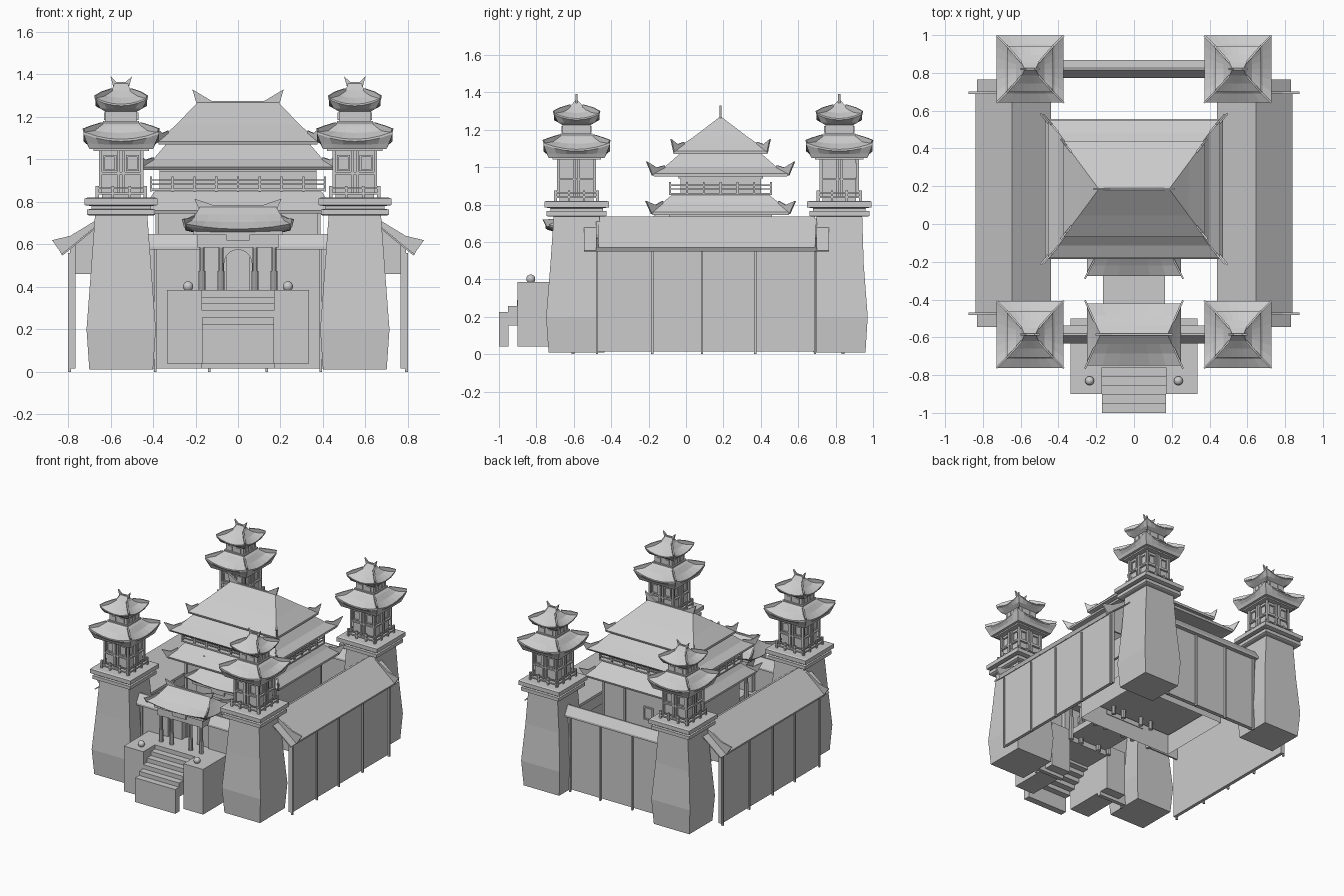
import bpy, math
from mathutils import Vector


def mesh(name, verts, faces):
    me = bpy.data.meshes.new(name)
    me.from_pydata([tuple(v) for v in verts], [], faces)
    ob = bpy.data.objects.new(name, me)
    bpy.context.collection.objects.link(ob)
    return ob


def boxes(name, items):
    # each item: x0, x1, y0, y1, z0, z1
    V, F = [], []
    for x0, x1, y0, y1, z0, z1 in items:
        b = len(V)
        V += [(x, y, z) for z in (z0, z1) for x, y in ((x0, y0), (x1, y0), (x1, y1), (x0, y1))]
        F += [[b + i for i in f] for f in ((3, 2, 1, 0), (4, 5, 6, 7), (0, 1, 5, 4),
                                           (1, 2, 6, 5), (2, 3, 7, 6), (3, 0, 4, 7))]
    return mesh(name, V, F)


def cbox(cx, cy, hx, hy, z0, z1):
    return (cx - hx, cx + hx, cy - hy, cy + hy, z0, z1)


def loft(name, cx, cy, rings, n=1, bottom=True):
    # stacked rectangles (hx, hy, z, corner lift), n segments per side
    V, F = [], []
    cs = ((-1, -1), (1, -1), (1, 1), (-1, 1))
    for hx, hy, z, lift in rings:
        for k in range(4):
            a, b = cs[k], cs[(k + 1) % 4]
            for i in range(n):
                t = i / n
                V.append((cx + hx * (a[0] + (b[0] - a[0]) * t), cy + hy * (a[1] + (b[1] - a[1]) * t),
                          z + lift * abs(2 * t - 1) ** 2))
    m = 4 * n
    for r in range(len(rings) - 1):
        F += [(r * m + i, r * m + (i + 1) % m, (r + 1) * m + (i + 1) % m, (r + 1) * m + i) for i in range(m)]
    if bottom:
        F.append(tuple(reversed(range(m))))
    F.append(tuple(range(len(V) - m, len(V))))
    return mesh(name, V, F)


def plates(name, items):
    # each item: outline in a plane, thickness vector
    V, F = [], []
    for pts, t in items:
        t, n, b = Vector(t), len(pts), len(V)
        V += [Vector(p) - t for p in pts] + [Vector(p) + t for p in pts]
        F += [[b + i for i in reversed(range(n))], [b + n + i for i in range(n)]]
        F += [[b + i, b + (i + 1) % n, b + n + (i + 1) % n, b + n + i] for i in range(n)]
    return mesh(name, V, F)


def hip_fins(name, cx, cy, inner, outer, out, rise, th=0.005):
    # upturned ridge plates on the four hips
    items = []
    for sx in (-1, 1):
        for sy in (-1, 1):
            a = Vector((cx + sx * inner[0], cy + sy * inner[1], inner[2]))
            o = Vector((cx + sx * outer[0], cy + sy * outer[1], outer[2]))
            d = (o - a).to_2d().normalized()
            tip = o + Vector((d.x * out, d.y * out, rise))
            dent = o.lerp(a, 0.35) + Vector((0, 0, 0.02))
            up = Vector((0, 0, 0.01))
            items.append(([a - up, o - up, tip, dent, a + up], (-d.y * th, d.x * th, 0)))
    return plates(name, items)


def ridge(name, cx, cy, h, z, tip_x, tip_z):
    # ridge with horn-like ends
    pts = [(-h, z - .02), (h, z - .02), (h + tip_x, tip_z), (h * .65, z + .01), (-h * .65, z + .01), (-h - tip_x, tip_z)]
    return plates(name, [([(cx + x, cy, q) for x, q in pts], (0, .006, 0))])


# corner towers
for cx in (-.55, .55):
    for cy, s in ((-.585, 1), (.82, .93)):
        loft("tower_base", cx, cy, [(.15, .15 * s, .01, 0), (.163, .163 * s, .2, 0), (.142, .14 * s, .48, 0),
                                    (.123, .122, .74, 0)])
        loft("tower_collar", cx, cy, [(.15, .15, .735, 0), (.16, .16, .74, 0), (.16, .16, .765, 0), (.14, .14, .766, 0),
                                      (.14, .14, .78, 0), (.172, .172, .785, 0), (.172, .172, .815, 0), (.16, .16, .82, 0)])
        body = [cbox(cx, cy, .09, .09, .815, 1.06), cbox(cx, cy, .118, .118, .835, .845),
                cbox(cx, cy, .105, .105, .93, .94), cbox(cx, cy, .13, .13, 1.04, 1.055),
                cbox(cx, cy, .075, .075, 1.15, 1.25), cbox(cx, cy, .085, .085, 1.165, 1.18)]
        for k in range(4):
            c, sn = (1, 0, -1, 0)[k], (0, 1, 0, -1)[k]

            def side(d, u, hu, hd, z0, z1):
                body.append(cbox(cx + c * d - sn * u, cy + sn * d + c * u, abs(c) * hd + abs(sn) * hu,
                                 abs(sn) * hd + abs(c) * hu, z0, z1))
            for u in (-.11, -.04, .04, .11):
                side(.115, u, .006, .006, .815, .875)      # rail posts
            side(.115, 0, .118, .004, .86, .868)           # rail
            for u in (-.098, -.012, .012, .098):
                side(.098, u, .007, .007, .84, 1.04)       # pillars
            for u in (-.053, .053):
                for w in (-.026, .026):
                    side(.092, u + w, .004, .006, .945, 1.02)
                side(.092, u, .03, .006, .945, .953)
                side(.092, u, .03, .006, 1.012, 1.02)
            for u in (-.035, .035):
                side(.077, u, .018, .004, 1.185, 1.22)     # upper windows
        boxes("tower_room", body)
        loft("tower_lower_roof", cx, cy, [(.15, .15, 1.05, 0), (.16, .16, 1.07, .005), (.178, .178, 1.085, .035),
                                          (.178, .178, 1.095, .035), (.13, .13, 1.125, .012), (.1, .1, 1.16, 0),
                                          (.08, .08, 1.175, 0)], 6)
        hip_fins("tower_lower_hips", cx, cy, (.09, .09, 1.165), (.17, .17, 1.125), .012, .02)
        loft("tower_upper_roof", cx, cy, [(.075, .075, 1.225, 0), (.1, .1, 1.24, 0), (.122, .122, 1.252, .03),
                                          (.122, .122, 1.26, .03), (.075, .075, 1.29, .01), (.045, .035, 1.325, 0),
                                          (.03, .004, 1.36, 0)], 6)
        hip_fins("tower_upper_hips", cx, cy, (.045, .035, 1.325), (.118, .118, 1.285), .008, .015)
        ridge("tower_ridge", cx, cy, .035, 1.355, .016, 1.392)

# side walls with pitched roofs
for s in (-1, 1):
    def bx(a, b, *r):
        return (min(s * a, s * b), max(s * a, s * b)) + r
    wall = [bx(.765, .79, -.48, .7, .015, .6)]
    for y in (-.476, -.18, .085, .37, .69):
        wall.append(bx(.785, .8, y - .006, y + .006, 0, .56))
    wall.append(bx(.48, .5, -.45, .68, .45, .6))
    boxes("side_wall", wall)
    gable = [(.83, .55), (.645, .71), (.645, .735), (.84, .57)]
    inner = [(.44, .56), (.645, .71), (.645, .735), (.44, .58)]
    plates("side_roof", [([(s * x, .105, z) for x, z in p], (0, .585, 0)) for p in (gable, inner)])
    plates("side_roof_end", [([(s * x, .11, z) for x, z in ((.825, .548), (.645, .695), (.645, .703), (.83, .555))],
                              (0, .655, 0))])
    plates("side_roof_fins", [([(s * x, y, z) for x, z in ((.65, .70), (.83, .555), (.875, .62), (.79, .64), (.65, .725))],
                               (0, .006, 0)) for y in (-.475, .695)])
    plates("side_gable", [([(s * x, y, z) for x, z in ((.79, .46), (.79, .58), (.645, .7), (.5, .58), (.5, .46))],
                           (0, .006, 0)) for y in (-.44, .66)])

# front and back walls with tiled caps
for y, o, spans in ((-.585, -1, ((-.43, -.17), (.17, .43))), (.82, 1, ((-.43, .43),))):
    items = [(a, b, y - .015, y + .015, .015, .6) for a, b in spans]
    items += [cbox(x, y + o * .02, .006, .008, 0, .58) for x in (-.39, -.135, .135, .39) if o > 0 or abs(x) > .2]
    boxes("cross_wall", items)
    plates("wall_cap", [([((a + b) / 2, y + d, z) for d, z in ((-.047, .575), (.047, .575), (.047, .59), (.006, .65),
                         (-.006, .65), (-.047, .59))], ((b - a) / 2, 0, 0)) for a, b in spans])

# gate platform, open stairs and bridge to the hall
boxes("gate_platform", [(-.335, -.17, -.9, -.5, .04, .385), (.17, .335, -.9, -.5, .04, .385),
                        (-.17, .17, -.76, -.5, .3, .385), (-.165, .165, -.5, -.1, .34, .385)])
boxes("stairs", [(-.17, .17, -1 + i * .048, -.95 + i * .048, .04 if i == 0 else .12 + i * .032, .225 + i * .032)
                 for i in range(6)])
for x in (-.235, .235):
    bpy.ops.mesh.primitive_uv_sphere_add(segments=16, ring_count=10, radius=.024, location=(x, -.83, .402))
    bpy.context.object.name = "stone_ball"
    bpy.ops.object.shade_smooth_by_angle()

# gate pavilion, and the matching porch of the hall
for name, cy, hy in (("gate", -.585, .165), ("porch", -.12, .155)):
    for x in (-.17, -.08, .08, .17):
        for y in (cy - .1, cy + .1):
            for r, z0, z1 in ((.017, .3, .475), (.012, .475, .6)):
                bpy.ops.mesh.primitive_cylinder_add(vertices=10, radius=r, depth=z1 - z0, location=(x, y, (z0 + z1) / 2))
                bpy.context.object.name = name + "_column"
                bpy.ops.object.shade_smooth_by_angle()
    boxes(name + "_beams", [cbox(0, cy, .19, .115, .585, .66), cbox(0, cy, .21, .13, .645, .665),
                            cbox(0, cy - .12, .055, .008, .618, .655)])
    loft(name + "_roof", 0, cy, [(.2, .12, .655, 0), (.245, hy - .01, .665, .02), (.25, hy, .672, .025), (.225, .1, .705, .008),
                                 (.2, .05, .74, 0), (.18, .006, .775, 0)], 6)
    hip_fins(name + "_hips", 0, cy, (.21, .07, .725), (.25, hy - .005, .69), .022, .03)
    ridge(name + "_ridge", 0, cy, .18, .775, .025, .815)
arch = [(.065 * math.cos(a), .51 + .065 * math.sin(a)) for a in [math.pi * i / 10 for i in range(11)]]
outline = [(-.185, .385), (-.065, .385)] + arch[::-1] + [(.065, .385), (.185, .385), (.185, .6), (-.185, .6)]
plates("gate_arch", [([(x, -.56, z) for x, z in outline], (0, .025, 0))])
boxes("gate_door", [(-.065, -.055, -.535, -.475, .385, .54), (.055, .065, -.535, -.475, .385, .54)])

# main hall
C = .185
loft("hall_plinth", 0, C, [(.4, .29, .22, 0), (.4, .29, .38, 0), (.385, .27, .381, 0)], 1, False)
hall = [cbox(0, C, .385, .265, .36, .78), cbox(0, C, .37, .215, .84, .98), cbox(0, C, .3, .19, 1.03, 1.1)]
hall += [cbox(x, C + s * .268, .008, .008, .38, .76) for s in (-1, 1) for x in (-.38, -.2, .2, .38)]
hall += [cbox(x, C + .267, w, .006, z0, z1) for x, w, z0, z1 in
         ((-.035, .005, .5, .6), (.035, .005, .5, .6), (0, .04, .5, .51), (0, .04, .59, .6))]
hall += [cbox(0, C + s * .218, .37, .008, .94, .955) for s in (-1, 1)]
boxes("hall_walls", hall)

# balcony with railing
rail = [cbox(0, C, .415, .275, .852, .862)]
for z in (.88, .9):
    for s in (-1, 1):
        rail += [cbox(0, C + s * .27, .415, .004, z, z + .006), cbox(s * .41, C, .004, .27, z, z + .006)]
for s in (-1, 1):
    rail += [cbox(-.41 + .82 * i / 8, C + s * .27, .005, .005, .85, .92) for i in range(9)]
    rail += [cbox(s * .41, C - .27 + .54 * i / 6, .005, .005, .85, .92) for i in range(1, 6)]
boxes("balcony", rail)

# three stacked roofs
loft("hall_lower_roof", 0, C, [(.39, .27, .755, 0), (.47, .365, .745, 0), (.47, .37, .76, 0), (.42, .31, .81, 0), (.385, .25, .86, 0)])
hip_fins("hall_lower_hips", 0, C, (.42, .31, .81), (.47, .37, .76), .04, .06)
loft("hall_middle_roof", 0, C, [(.37, .22, .965, 0), (.455, .355, .95, 0), (.455, .365, .965, 0), (.4, .3, 1.0, 0), (.34, .22, 1.07, 0)])
hip_fins("hall_middle_hips", 0, C, (.4, .3, 1.0), (.455, .365, .965), .04, .065)
loft("hall_top_roof", 0, C, [(.3, .19, 1.085, 0), (.375, .25, 1.07, 0), (.375, .255, 1.085, 0), (.29, .14, 1.165, 0),
                             (.19, .005, 1.268, 0)])
hip_fins("hall_top_hips", 0, C, (.33, .195, 1.125), (.375, .25, 1.09), .02, .06)
ridge("hall_ridge", 0, C, .19, 1.265, .025, 1.33)
